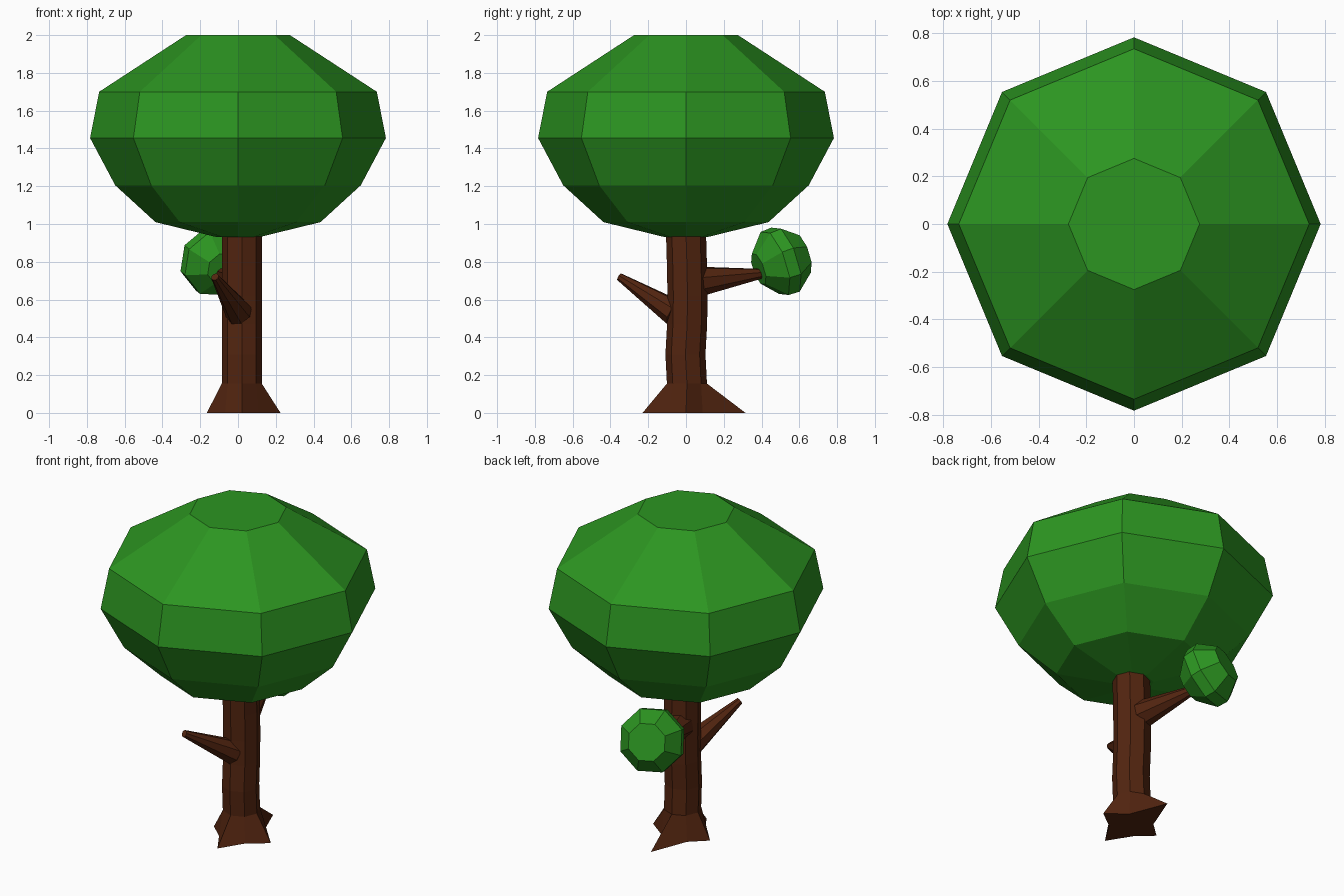
import bpy, bmesh, math
from mathutils import Vector

if "Cube" in bpy.data.objects:
    bpy.data.objects.remove(bpy.data.objects["Cube"])


def material(name, color):
    m = bpy.data.materials.new(name)
    m.diffuse_color = color
    m.use_nodes = True
    m.node_tree.nodes["Principled BSDF"].inputs["Base Color"].default_value = m.diffuse_color
    return m


green = material("leaf_green", (0.025, 0.30, 0.015, 1))
brown = material("bark_brown", (0.085, 0.018, 0.005, 1))


def ring(center, radius, axis=(0, 0, 1)):
    """Eight points around a centre, perpendicular to the axis."""
    q = Vector((0, 0, 1)).rotation_difference(Vector(axis).normalized())
    angles = [math.tau * i / 8 for i in range(8)]
    return [Vector(center) + q @ Vector((radius * math.cos(a), radius * math.sin(a), 0))
            for a in angles]


def loft(name, rings, mat):
    """Capped skin through a stack of rings."""
    bm = bmesh.new()
    loops = [[bm.verts.new(p) for p in r] for r in rings]
    for a, b in zip(loops, loops[1:]):
        for i in range(8):
            j = (i + 1) % 8
            bm.faces.new((a[i], a[j], b[j], b[i]))
    bm.faces.new(loops[0][::-1])
    bm.faces.new(loops[-1])
    bmesh.ops.recalc_face_normals(bm, faces=bm.faces)
    me = bpy.data.meshes.new(name)
    bm.to_mesh(me)
    bm.free()
    me.materials.append(mat)
    ob = bpy.data.objects.new(name, me)
    bpy.context.collection.objects.link(ob)
    return ob


def branch(name, base, tip, r_base, r_tip):
    axis = Vector(tip) - Vector(base)
    loft(name, [ring(base, r_base, axis), ring(tip, r_tip, axis)], brown)


# Main canopy
canopy = [(0.93, 0.11), (1.01, 0.437), (1.205, 0.65), (1.455, 0.783),
          (1.70, 0.735), (2.0, 0.275)]
loft("canopy", [ring((0, 0, z), r) for z, r in canopy], green)

# Trunk with star-shaped root flare: long points on the axes, short between
root_reach = [0.205, 0.125, 0.315, 0.125, 0.185, 0.125, 0.23, 0.125]
roots = [Vector((0.02 + r * math.cos(math.tau * i / 8), r * math.sin(math.tau * i / 8), 0))
         for i, r in enumerate(root_reach)]
sway = [(0.155, 0.005), (0.31, -0.003), (0.47, 0.006), (0.62, 0.008), (0.78, 0.005), (0.95, 0.0)]
loft("trunk", [roots] + [ring((0.02, y, z), 0.106) for z, y in sway], brown)

# Branches
branch("front_branch", (0.005, -0.06, 0.53), (-0.122, -0.352, 0.72), 0.073, 0.021)
branch("back_branch", (0.0, 0.06, 0.695), (-0.1, 0.44, 0.742), 0.083, 0.02)

# Small leaf clump on the back branch, tilted outwards
axis = Vector((-0.32, 0.88, 0.31)).normalized()
center = Vector((-0.12, 0.5, 0.802))
clump = [(-0.13, 0.09), (-0.035, 0.187), (0.03, 0.19), (0.13, 0.113)]
loft("leaf_clump", [ring(center + axis * d, r, axis) for d, r in clump], green)
